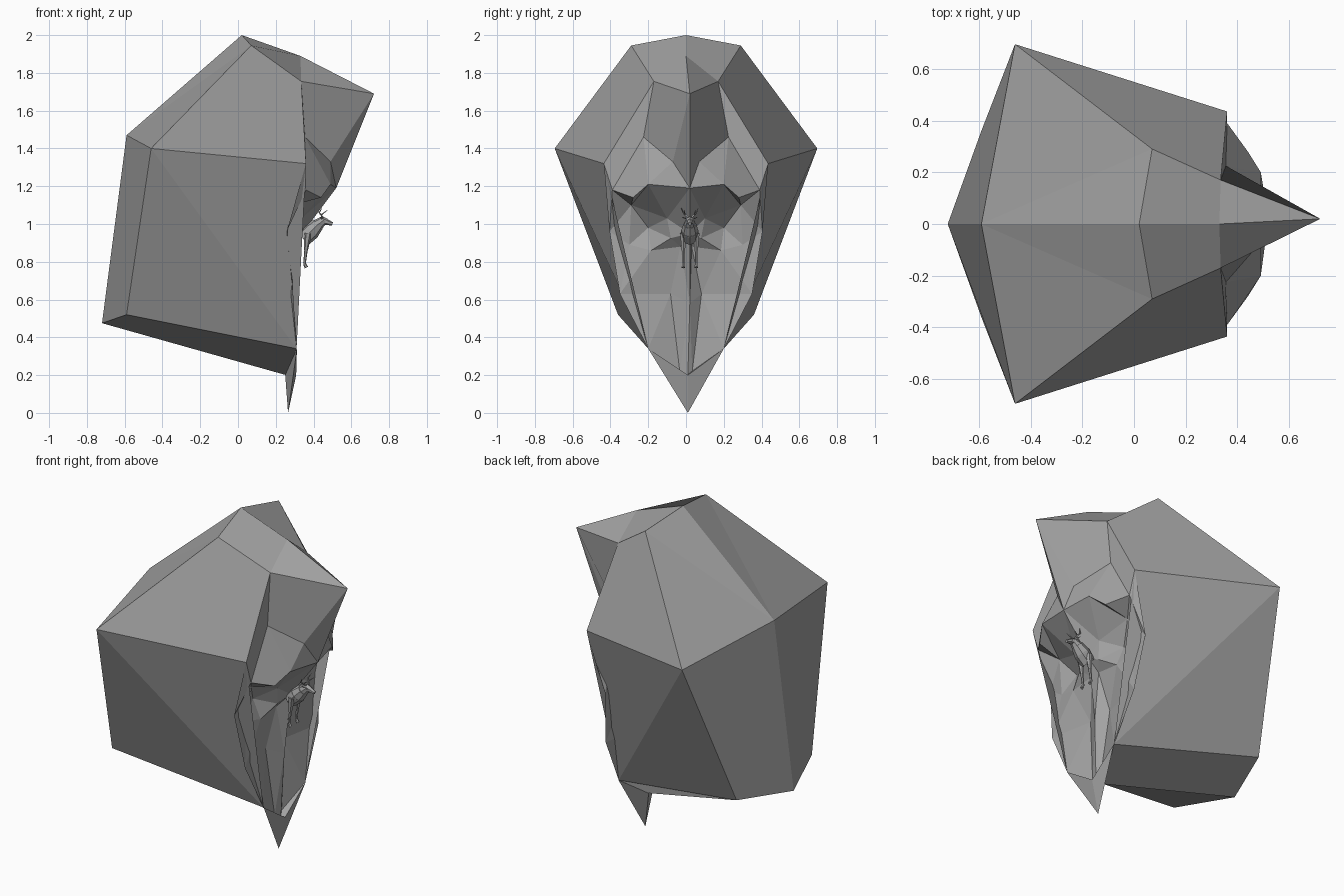
import bpy, bmesh
from mathutils import Vector

if "Cube" in bpy.data.objects:
    bpy.data.objects.remove(bpy.data.objects["Cube"])

stone = bpy.data.materials.new("stone_grey")
stone.diffuse_color = (0.36, 0.36, 0.36, 1)
stone.use_nodes = True
stone.node_tree.nodes["Principled BSDF"].inputs["Base Color"].default_value = stone.diffuse_color


def finish(bm, name):
    bmesh.ops.recalc_face_normals(bm, faces=bm.faces)
    me = bpy.data.meshes.new(name)
    bm.to_mesh(me)
    bm.free()
    me.materials.append(stone)
    ob = bpy.data.objects.new(name, me)
    bpy.context.collection.objects.link(ob)
    return ob


def mirrored(name, pts, faces):
    """Build named half points and faces, mirrored in y; points near y = 0 are shared."""
    bm = bmesh.new()
    left, right = {}, {}
    for k, (x, y, z) in pts.items():
        left[k] = bm.verts.new((x, y, z))
        right[k] = left[k] if abs(y) < 0.025 else bm.verts.new((x, -y, z))
    for f in faces:
        keys = f.split()
        bm.faces.new([left[k] for k in keys])
        if any(left[k] is not right[k] for k in keys):
            bm.faces.new([right[k] for k in reversed(keys)])
    return finish(bm, name)


# Hooded faceted head
P = {
    # hood: crown, back, sides and pointed peak
    "A": (-.59, 0, 1.47), "B": (-.72, 0, .475), "C": (-.46, .695, 1.40),
    "D": (-.59, .36, .52), "E": (.36, .435, 1.32), "F": (.31, .2, .34),
    "G": (.255, 0, .2), "H": (.02, 0, 2.0), "I": (.07, .29, 1.945),
    "J": (.335, .17, 1.755), "K": (.72, .02, 1.69), "L": (.33, 0, 1.89),
    # brow
    "M": (.49, .07, 1.33), "Q": (.52, .02, 1.19), "S": (.355, .225, 1.46),
    "T": (.49, .2, 1.21), "U": (.44, .28, 1.14), "V": (.36, .39, 1.18),
    # cheek rim
    "N": (.292, .35, .63), "W": (.258, .405, .96),
    # eye socket
    "X1": (.29, .29, 1.1), "X2": (.335, .1, 1.03), "Y1": (.265, .3, .89),
    "Y2": (.28, .185, .86), "Y3": (.32, .08, .925), "Z": (.24, .2, .98),
    # nose and long central ridge set into the face
    "R": (.34, .02, .95), "T2": (.278, .03, .88), "P1": (.242, .082, .63),
    "P2": (.268, .033, .22), "P3": (.297, .02, .58), "G2": (.28, .01, .2),
}
mirrored("hooded_head", P, [
    "A H I", "A I C", "I C E J", "A C D B", "C D F", "C F E", "D F G B",
    "H I J L", "L J K", "K J S M", "K M Q", "J E V S", "E W V",
    "S V U T", "S T M", "M T Q", "V X1 U", "U X1 T", "T X1 X2", "T X2 Q", "Q X2 R",
    "V W X1", "X1 W Y1", "X1 Y1 Z", "Y1 Y2 Z", "Y2 Y3 Z", "Y3 X2 Z", "X2 X1 Z",
    "X2 Y3 R", "W N Y1", "N Y2 Y1", "R Y3 T2", "Y3 Y2 T2", "Y2 N P1", "Y2 P1 T2",
    "N F P1", "F P2 P1", "T2 P1 P3", "R T2 P3", "P1 P2 P3", "P2 G2 P3", "F G G2 P2"])

# Pointed beard under the chin
mirrored("beard", {"a": (.312, .2, .34), "b": (.308, .01, .2), "t": (.265, .01, 0),
                   "g": (.25, 0, .2)}, ["a b t", "a t g", "a g b"])


def limb(bm, a, b, r1, r2, sides=6):
    """Tapered bar between two points."""
    a, b = Vector(a), Vector(b)
    rot = (b - a).to_track_quat('Z', 'Y').to_matrix().to_4x4()
    rot.translation = (a + b) / 2
    bmesh.ops.create_cone(bm, cap_ends=True, segments=sides, radius1=r1, radius2=r2,
                          depth=(b - a).length, matrix=rot)


# Small stag standing out from the nose
Y = .02
bm = bmesh.new()
limb(bm, (.345, Y, .92), (.39, Y, .965), .042, .047, 8)   # rump and belly
limb(bm, (.385, Y, .96), (.425, Y, 1.0), .047, .034, 8)   # chest
limb(bm, (.41, Y, .985), (.455, Y, 1.022), .035, .022, 8)  # neck
limb(bm, (.44, Y, 1.02), (.47, Y, 1.01), .022, .018)      # skull
limb(bm, (.465, Y, 1.012), (.5, Y, 1.0), .017, .009)      # muzzle
for s in (-1, 1):
    y = Y + s * .034
    limb(bm, (.37, y, .95), (.36, y, .86), .02, .01)       # upper leg
    limb(bm, (.36, y, .86), (.352, y, .79), .009, .007)    # lower leg
    limb(bm, (.352, y, .79), (.362, y, .77), .008, .01)    # hoof
    limb(bm, (.445, Y + s * .015, 1.03), (.435, Y + s * .04, 1.035), .007, .001, 4)  # ear
    limb(bm, (.45, Y + s * .01, 1.035), (.43, Y + s * .035, 1.06), .005, .004, 4)    # antler
    limb(bm, (.43, Y + s * .035, 1.06), (.445, Y + s * .045, 1.085), .004, .001, 4)
    limb(bm, (.44, Y + s * .025, 1.048), (.475, Y + s * .03, 1.075), .004, .001, 4)
finish(bm, "stag")
